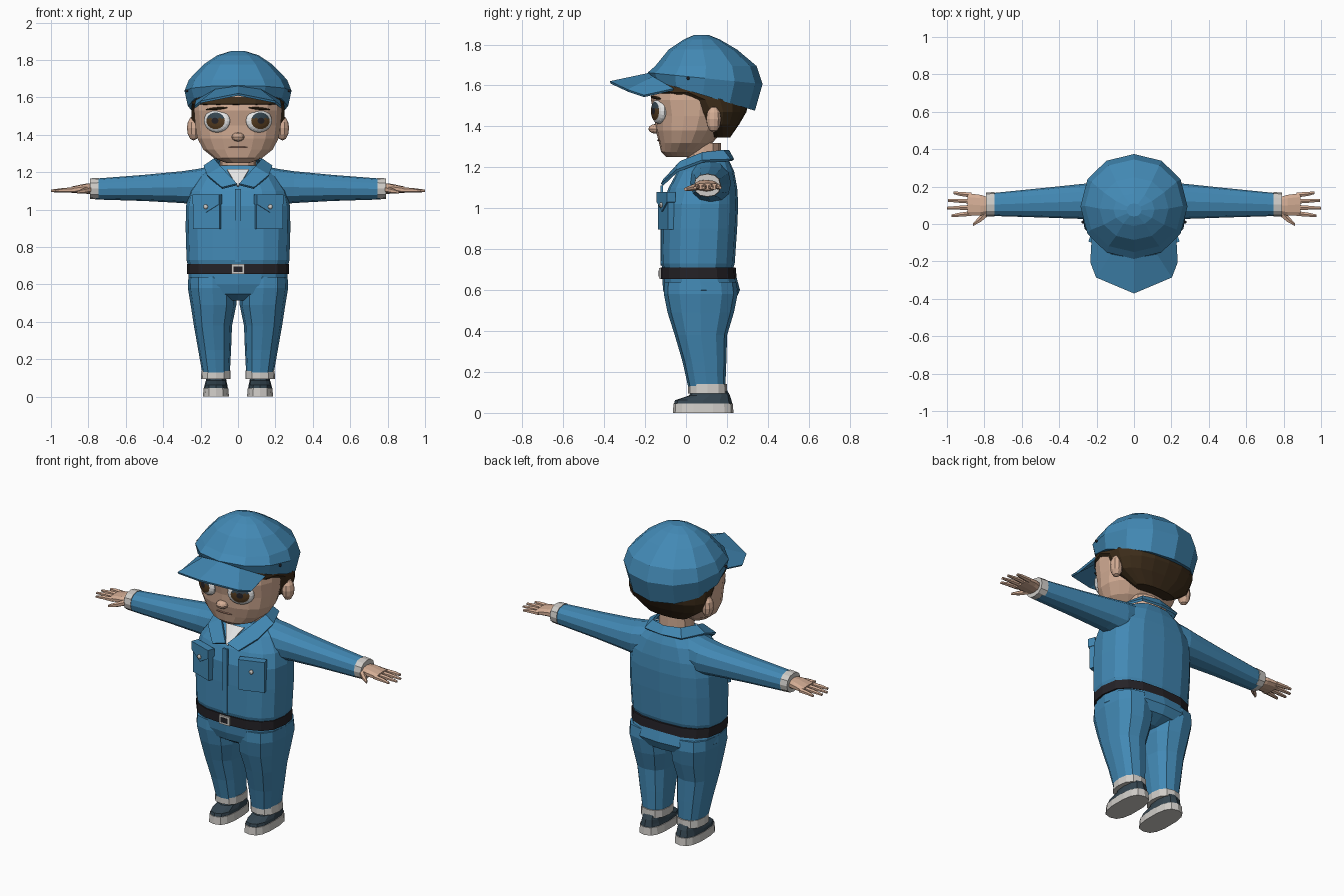
import bpy, bmesh, math
from mathutils import Matrix, Vector

if "Cube" in bpy.data.objects:
    bpy.data.objects.remove(bpy.data.objects["Cube"])


def mat(name, r, g, b):
    m = bpy.data.materials.new(name)
    m.diffuse_color = (r, g, b, 1)
    m.use_nodes = True
    m.node_tree.nodes["Principled BSDF"].inputs["Base Color"].default_value = m.diffuse_color
    return m


BLUE = mat("work blue", 0.055, 0.25, 0.46)
SKIN = mat("skin", 0.66, 0.42, 0.30)
HAIR = mat("dark brown hair", 0.045, 0.025, 0.01)
CUFF = mat("off white cloth", 0.62, 0.60, 0.57)
SLATE = mat("dark slate", 0.035, 0.06, 0.08)
BLACK = mat("belt black", 0.018, 0.016, 0.02)
WHITE = mat("white", 0.8, 0.8, 0.8)
IRIS = mat("brown iris", 0.09, 0.045, 0.015)
LIP = mat("lip", 0.42, 0.22, 0.16)


def finish(name, bm, mats, mirror=False, thick=0):
    bmesh.ops.recalc_face_normals(bm, faces=bm.faces[:])
    me = bpy.data.meshes.new(name)
    bm.to_mesh(me)
    bm.free()
    for m in mats:
        me.materials.append(m)
    ob = bpy.data.objects.new(name, me)
    bpy.context.collection.objects.link(ob)
    if mirror:
        ob.modifiers.new("Mirror", 'MIRROR')
    if thick:
        s = ob.modifiers.new("Solidify", 'SOLIDIFY')
        s.thickness = thick
        s.offset = 0
    return ob


def loft(name, secs, m, axis='z', n=16, p=2.4, mirror=False):
    """Sections (t, a, b, ra, rb[, tilt]): superellipse rings along z or x."""
    bm = bmesh.new()
    rings = []
    for t, a, b, ra, rb, *k in secs:
        ring = []
        for i in range(n):
            w = 2 * math.pi * i / n - math.pi / 2
            c, s = math.cos(w), math.sin(w)
            u = a + ra * math.copysign(abs(c) ** (2 / p), c)
            v = b + rb * math.copysign(abs(s) ** (2 / p), s)
            co = (u, v, t - (k[0] if k else 0) * (v - b)) if axis == 'z' else (t, u, v)
            ring.append(bm.verts.new(co))
        rings.append(ring)
    for r, q in zip(rings, rings[1:]):
        for i in range(n):
            bm.faces.new((r[i], r[(i + 1) % n], q[(i + 1) % n], q[i]))
    bm.faces.new(rings[0])
    bm.faces.new(rings[-1])
    return finish(name, bm, [m], mirror)


def body(name, rows, m, **kw):
    """Central part from rows (z, half width, front y, back y[, tilt])."""
    return loft(name, [(z, 0, (f + b) / 2, w, (b - f) / 2, *k) for z, w, f, b, *k in rows], m, **kw)


def ball(name, loc, rad, m, rot=0, roll=0, mirror=False, n=10):
    bm = bmesh.new()
    bmesh.ops.create_uvsphere(bm, u_segments=n, v_segments=6, radius=1)
    bm.transform(Matrix.Translation(loc) @ Matrix.Rotation(rot, 4, 'Z')
                 @ Matrix.Rotation(roll, 4, 'Y') @ Matrix.Diagonal((*rad, 1)))
    return finish(name, bm, [m], mirror)


def plate(name, outline, loc, depth, m, rot=0, mirror=False):
    """Outline in (x, z), extruded along y, turned about z."""
    bm = bmesh.new()
    f = bm.faces.new([bm.verts.new((x, -depth / 2, z)) for x, z in outline])
    ex = bmesh.ops.extrude_face_region(bm, geom=[f])
    bmesh.ops.translate(bm, vec=(0, depth, 0),
                        verts=[v for v in ex['geom'] if isinstance(v, bmesh.types.BMVert)])
    bm.transform(Matrix.Translation(loc) @ Matrix.Rotation(rot, 4, 'Z'))
    return finish(name, bm, [m], mirror)


def rect(w, h):
    return [(-w / 2, -h / 2), (w / 2, -h / 2), (w / 2, h / 2), (-w / 2, h / 2)]


def strip(name, inner, outer, m, thick):
    bm = bmesh.new()
    a = [bm.verts.new(c) for c in inner]
    b = [bm.verts.new(c) for c in outer]
    for i in range(len(a) - 1):
        bm.faces.new((a[i], a[i + 1], b[i + 1], b[i]))
    return finish(name, bm, [m], True, thick)


# Jacket, belt and trousers
body("jacket", [(.69, .265, -.11, .225), (.73, .275, -.122, .238), (.90, .28, -.12, .25),
                (1.02, .278, -.115, .255), (1.10, .26, -.085, .25), (1.18, .205, -.042, .235),
                (1.235, .13, .0, .21)], BLUE, p=2.7)
body("belt", [(.655, .273, -.124, .248), (.71, .273, -.124, .243)], BLACK, p=2.7)
plate("buckle", rect(.07, .052), (0, -.126, .682), .014, CUFF)
plate("buckle_inset", rect(.046, .03), (0, -.131, .682), .008, BLACK)
plate("placket", rect(.03, .39), (0, -.119, .915), .012, BLUE)
body("hips", [(.68, .262, -.118, .242), (.6, .268, -.112, .264), (.55, .225, -.095, .24),
              (.515, .1, -.04, .17)], BLUE, p=2.6)
loft("trouser_leg", [(.64, .135, .07, .13, .175), (.58, .137, .072, .131, .18),
                     (.49, .131, .072, .122, .162), (.38, .134, .073, .102, .128),
                     (.25, .125, .09, .088, .107), (.12, .117, .102, .073, .09)],
     BLUE, n=12, p=2.5, mirror=True)
loft("trouser_cuff", [(.095, .119, .105, .08, .096), (.14, .117, .105, .078, .095)],
     CUFF, n=12, mirror=True)

# Shoes
loft("shoe_sole", [(0, .118, .084, .071, .148), (.045, .118, .084, .067, .145)],
     CUFF, n=14, p=2.7, mirror=True)
loft("shoe_upper", [(.045, .118, .084, .064, .142), (.062, .118, .084, .061, .138),
                    (.085, .117, .115, .055, .1), (.13, .117, .115, .05, .075)],
     SLATE, n=12, p=2.6, mirror=True)

# Sleeves and hands
loft("sleeve", [(.07, .105, 1.135, .1, .11), (.22, .12, 1.122, .1, .095),
                (.30, .12, 1.12, .092, .085), (.5, .113, 1.116, .078, .07),
                (.76, .104, 1.11, .061, .056)], BLUE, 'x', n=12, p=2.3, mirror=True)
loft("sleeve_cuff", [(.745, .105, 1.112, .066, .058), (.79, .104, 1.112, .064, .055)],
     CUFF, 'x', n=12, p=2.3, mirror=True)
loft("palm", [(.77, .1, 1.11, .042, .03), (.82, .1, 1.112, .058, .026),
              (.89, .105, 1.106, .062, .017)], SKIN, 'x', n=10, mirror=True)
for i, tip in enumerate((.975, 1.0, .995, .965)):
    y = .056 + .033 * i
    dy = (i - 1.5) * .008
    loft("finger_%d" % (i + 1), [(.87, y, 1.105, .015, .014), (.93, y + dy / 2, 1.104, .0125, .012),
                                 (tip, y + dy, 1.1, .008, .007)], SKIN, 'x', n=6, p=2, mirror=True)
loft("thumb", [(.785, .066, 1.108, .03, .018), (.82, .03, 1.1, .022, .015),
               (.86, -.003, 1.093, .008, .008)], SKIN, 'x', n=6, p=2, mirror=True)

# Chest pockets
loc = Vector((.165, -.098, .985))
plate("pocket", rect(.148, .18), loc, .03, BLUE, math.radians(19), True)
plate("pocket_flap", [(-.076, .095), (-.076, .045), (0, .0), (.076, .045), (.076, .095)],
      loc, .044, BLUE, math.radians(19), True)
ball("pocket_button", loc + Vector((.008, -.023, .03)), (.013, .01, .013), CUFF, mirror=True)

# Neck, undershirt and collar
body("neck", [(1.15, .1, .01, .17), (1.32, .095, .0, .17)], SKIN, n=12)
strip("undershirt", [(0, -.03, 1.215), (.06, -.025, 1.215)], [(0, -.105, 1.125), (.005, -.105, 1.125)], WHITE, .008)
strip("collar", [(0, .205, 1.28), (.09, .18, 1.28), (.125, .08, 1.268), (.09, -.025, 1.225), (.005, -.108, 1.135)],
      [(0, .23, 1.235), (.12, .215, 1.235), (.18, .08, 1.23), (.165, -.045, 1.182), (.085, -.117, 1.115)],
      BLUE, .014)

# Head and face
body("head", [(1.25, .065, -.095, .04), (1.275, .13, -.122, .07), (1.32, .187, -.132, .13),
              (1.38, .22, -.148, .18), (1.45, .232, -.153, .21), (1.53, .238, -.172, .23),
              (1.64, .23, -.16, .25)], SKIN, n=18, p=2.2)
ball("nose", (0, -.148, 1.388), (.036, .036, .024), SKIN)
ball("mouth", (0, -.131, 1.333), (.055, .01, .005), LIP)
ball("ear", (.238, .135, 1.435), (.035, .038, .065), SKIN, rot=-.3, mirror=True)
ball("eyebrow", (.115, -.147, 1.54), (.066, .012, .007), HAIR, rot=.36, roll=.08, mirror=True)

# Eyes: shallow domes with pupil, iris and white as concentric bands
bm = bmesh.new()
bmesh.ops.create_uvsphere(bm, u_segments=20, v_segments=12, radius=1)
for f in bm.faces:
    c = f.calc_center_median()
    ang = math.degrees(math.acos(max(-1, min(1, c.normalized().z))))
    f.material_index = 0 if ang > 46 else 3 if ang < 20 else 2 if c.y > .2 else 1
bm.transform(Matrix.Translation((.112, -.132, 1.475)) @ Matrix.Rotation(math.radians(22), 4, 'Z')
             @ Matrix.Diagonal((.075, .03, .063, 1)) @ Matrix.Rotation(math.pi / 2, 4, 'X'))
finish("eye", bm, [WHITE, IRIS, SLATE, BLACK], True)

# Hair
body("hair", [(1.345, .13, .13, .215), (1.41, .225, .05, .26), (1.47, .25, .01, .295),
              (1.53, .253, -.05, .31), (1.565, .25, -.186, .315), (1.61, .25, -.16, .3)],
     HAIR, n=18, p=2.2)

# Cap: tilted rings rising to the crown, brim and side eyelets
body("cap", [(1.553, .268, -.172, .337, .3), (1.635, .286, -.187, .374, .1),
             (1.695, .262, -.15, .345, .0), (1.775, .185, -.085, .25), (1.825, .11, -.01, .165),
             (1.847, .04, .04, .11)], BLUE, n=12, p=2.1)
strip("cap_brim", [(0, -.183, 1.655), (.12, -.16, 1.638), (.222, -.06, 1.58)],
      [(0, -.37, 1.615), (.2, -.285, 1.575), (.23, -.205, 1.548)], BLUE, .012)
ball("cap_eyelet", (.274, .01, 1.635), (.008, .008, .008), BLACK, mirror=True)
